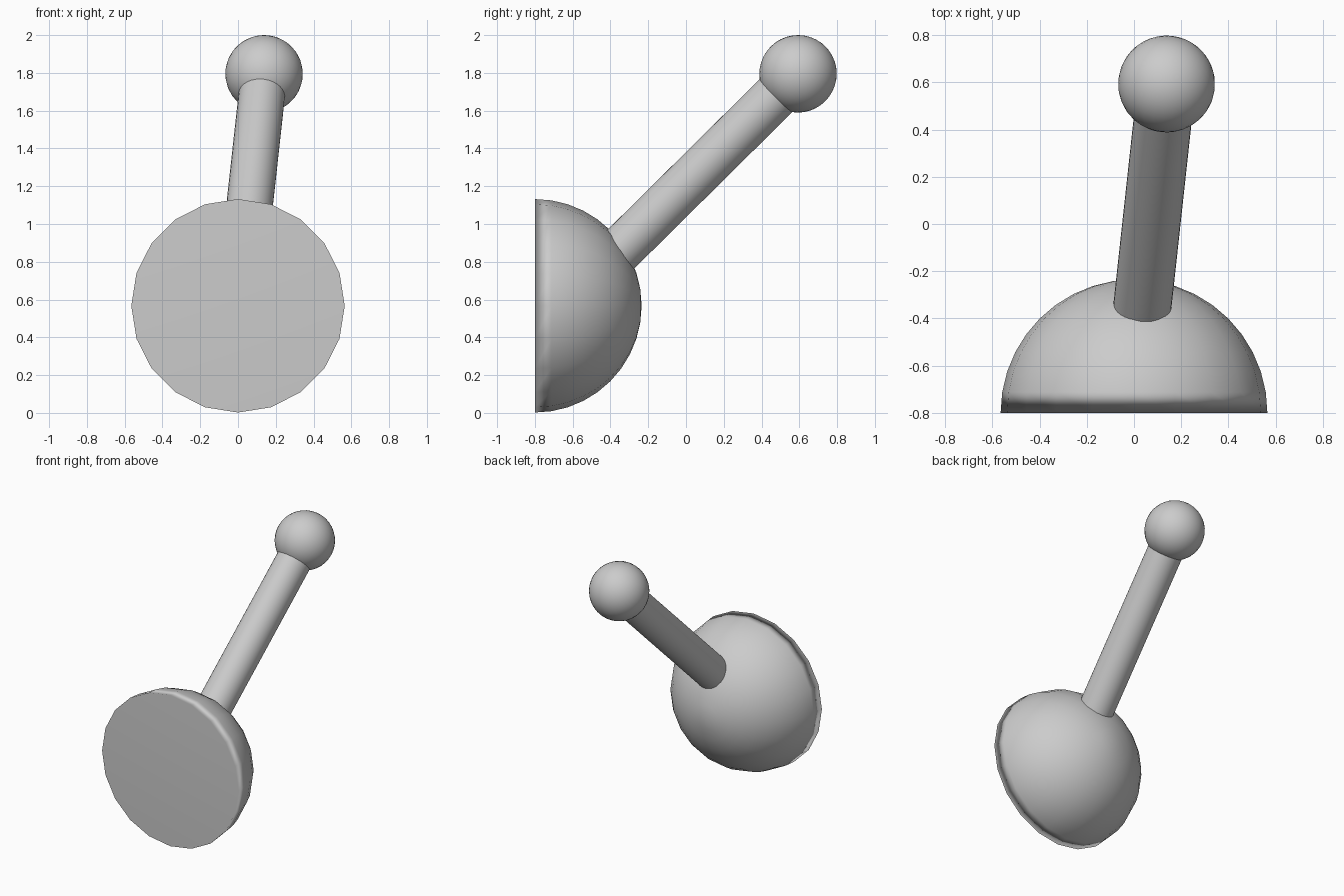
import bpy
import bmesh
import math
from mathutils import Vector, Matrix

cube = bpy.data.objects.get("Cube")
if cube:
    bpy.data.objects.remove(cube, do_unlink=True)

# One plain grey for every part
grey = bpy.data.materials.new("plain_grey")
grey.use_nodes = True
colour = (0.6, 0.6, 0.6, 1)
grey.diffuse_color = colour
grey.node_tree.nodes["Principled BSDF"].inputs["Base Color"].default_value = colour


def finish(name, bm):
    """Turn a bmesh into a smooth-shaded object."""
    bmesh.ops.recalc_face_normals(bm, faces=bm.faces)
    for face in bm.faces:
        face.smooth = True
    mesh = bpy.data.meshes.new(name)
    bm.to_mesh(mesh)
    bm.free()
    mesh.materials.append(grey)
    obj = bpy.data.objects.new(name, mesh)
    bpy.context.collection.objects.link(obj)
    return obj


SEGMENTS = 20
KNOB = Vector((0.138, 0.593, 1.795))
AXIS = Vector((0.11, 1.01, 1)).normalized()
TILT = AXIS.to_track_quat("Z", "Y").to_matrix().to_4x4()

# Half-ball base: a sphere cut by its middle plane, flat side to the front
bm = bmesh.new()
bmesh.ops.create_uvsphere(bm, u_segments=SEGMENTS, v_segments=SEGMENTS, radius=0.565)
cut = bmesh.ops.bisect_plane(bm, geom=bm.verts[:] + bm.edges[:] + bm.faces[:], dist=0.001,
                             plane_co=(0, 0, 0), plane_no=(0, 0, 1), clear_inner=True)
rim = [e for e in cut["geom_cut"] if isinstance(e, bmesh.types.BMEdge)]
bmesh.ops.contextual_create(bm, geom=rim)
bm.transform(Matrix.Translation((0, -0.8, 0.567)) @ Matrix.Rotation(-math.pi / 2, 4, "X"))
base = finish("base_dome", bm)
soft_rim = base.modifiers.new("soft_rim", "WEIGHTED_NORMAL")
soft_rim.mode = "FACE_AREA"

# Slanted stem from inside the dome to inside the knob
bm = bmesh.new()
length = 1.56
bmesh.ops.create_cone(bm, cap_ends=True, segments=32, radius1=0.123, radius2=0.123, depth=length)
bm.transform(Matrix.Translation(KNOB - AXIS * length / 2) @ TILT)
stem = finish("stem", bm)

# Round knob at the end of the stem
bm = bmesh.new()
bmesh.ops.create_uvsphere(bm, u_segments=32, v_segments=20, radius=0.205)
bm.transform(Matrix.Translation(KNOB) @ TILT)
knob = finish("knob", bm)

# Keep the stem's end caps crisp
bpy.ops.object.select_all(action="DESELECT")
stem.select_set(True)
bpy.context.view_layer.objects.active = stem
bpy.ops.object.shade_smooth_by_angle(angle=math.radians(40))
